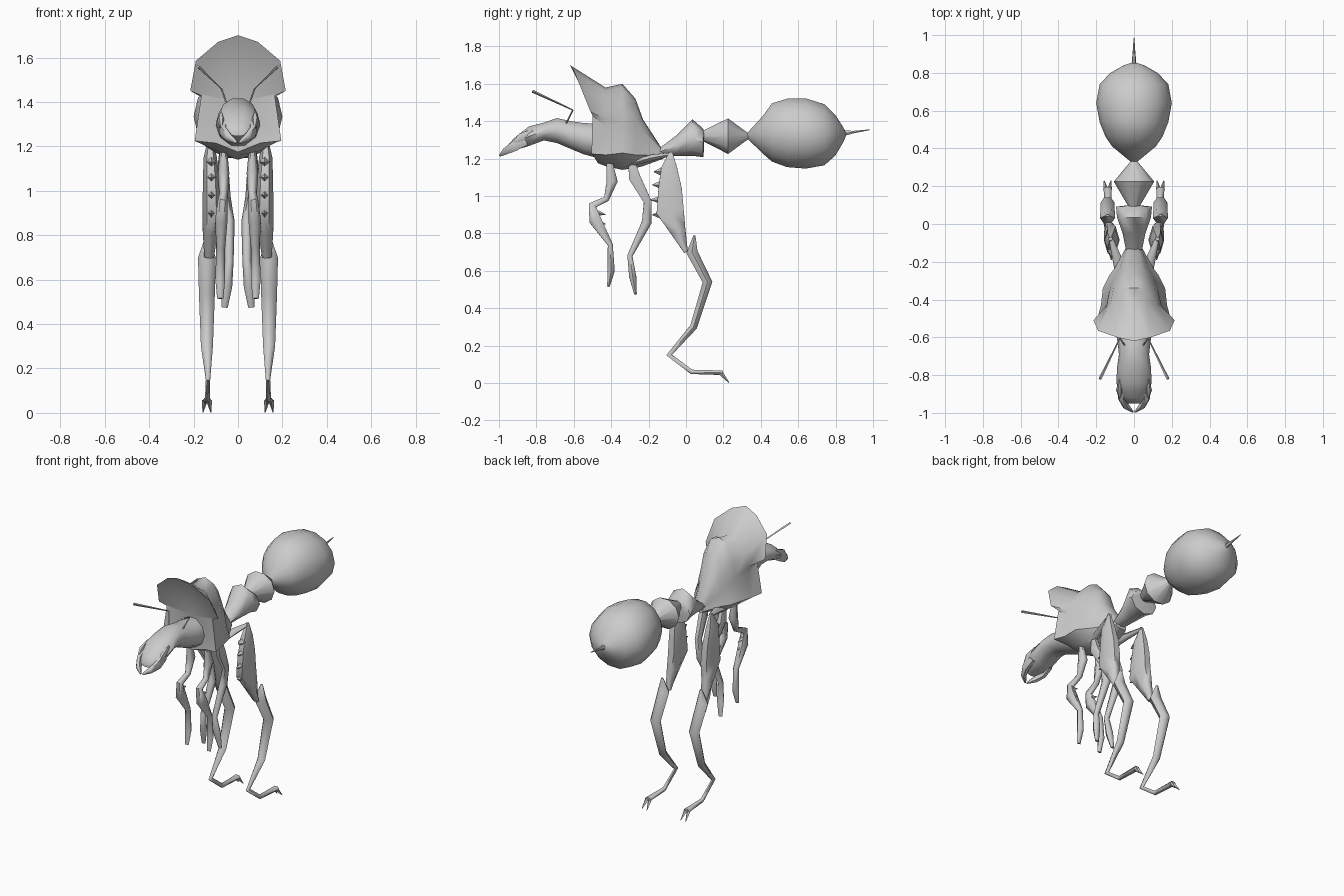
import bpy, bmesh, math
from mathutils import Vector

grey = bpy.data.materials.new("chitin grey")
grey.diffuse_color = (0.6, 0.6, 0.6, 1)


def finish(name, bm, mirror=False, angle=40):
    bmesh.ops.remove_doubles(bm, verts=bm.verts, dist=0.0005)
    bmesh.ops.recalc_face_normals(bm, faces=bm.faces)
    me = bpy.data.meshes.new(name)
    bm.to_mesh(me)
    bm.free()
    me.materials.append(grey)
    ob = bpy.data.objects.new(name, me)
    bpy.context.collection.objects.link(ob)
    bpy.ops.object.select_all(action='DESELECT')
    ob.select_set(True)
    bpy.context.view_layer.objects.active = ob
    bpy.ops.object.shade_smooth_by_angle(angle=math.radians(angle))
    if mirror:
        ob.modifiers.new("mirror", 'MIRROR').use_mirror_merge = False
    return ob


def skin(bm, rings):
    n = len(rings[0])
    for a, b in zip(rings, rings[1:]):
        for i in range(n):
            j = (i + 1) % n
            bm.faces.new((a[i], a[j], b[j], b[i]))


def tube(name, pts, sides=8, mirror=False, angle=50, axis=None):
    """Loft of ellipses; each point is x, y, z, half width, half depth."""
    bm = bmesh.new()
    rings = []
    for k, (x, y, z, w, d) in enumerate(pts):
        p = Vector((x, y, z))
        t = Vector(axis or (0, 0, 0))
        if not axis:
            for m, s in ((max(k - 1, 0), -1), (min(k + 1, len(pts) - 1), 1)):
                t += (Vector(pts[m][:3]) - p).normalized() * s
        t.normalize()
        side = (Vector((1, 0, 0)) - t * t.x).normalized()
        up = side.cross(t)
        rings.append([bm.verts.new(p + side * w * math.cos(a) + up * d * math.sin(a))
                      for a in (2 * math.pi * i / sides for i in range(sides))])
    skin(bm, rings)
    bm.faces.new(rings[0])
    bm.faces.new(rings[-1])
    return finish(name, bm, mirror, angle)


def body(name, rows, sides=12, angle=50):
    """Loft of upright rings along y; each row is y, top, bottom, half width."""
    return tube(name, [(0, y, (t + b) / 2, w, (t - b) / 2) for y, t, b, w in rows],
                sides, False, angle, (0, 1, 0))


def leg(name, pts, sides=6):
    return tube(name, pts, sides, True, 62)


def spike(name, base, tip, r):
    tube(name, [(*base, r, r), (*tip, .002, .002)], 4, True)


# Rear body: abdomen, stinger and the two waist segments
body("abdomen", [(.33, 1.34, 1.305, .018), (.41, 1.43, 1.225, .115), (.46, 1.50, 1.18, .15),
                 (.54, 1.525, 1.15, .182), (.64, 1.527, 1.142, .20), (.74, 1.495, 1.16, .182),
                 (.80, 1.435, 1.215, .125), (.84, 1.37, 1.285, .055), (.855, 1.34, 1.32, .01)], 14)
body("stinger", [(.82, 1.352, 1.312, .015), (.90, 1.35, 1.335, .008), (.985, 1.357, 1.353, .002)], 6)
body("rear_waist", [(.085, 1.348, 1.295, .025), (.225, 1.42, 1.22, .107), (.335, 1.335, 1.305, .015)], 10)
body("front_waist", [(-.15, 1.25, 1.215, .04), (-.05, 1.325, 1.215, .06), (.035, 1.41, 1.215, .09),
                     (.092, 1.36, 1.208, .095), (.097, 1.34, 1.25, .05)], 8)

# Thorax flaring into a hollow hood; half sections run from top to bottom
sections = [
    (-.12, [(0, 1.24), (.02, 1.24), (.03, 1.235), (.035, 1.23), (.04, 1.22), (.04, 1.21), (.03, 1.20), (0, 1.20)]),
    (-.23, [(0, 1.41), (.04, 1.40), (.06, 1.35), (.075, 1.29), (.08, 1.26), (.10, 1.22), (.06, 1.18), (0, 1.16)]),
    (-.27, [(0, 1.52), (.045, 1.50), (.08, 1.41), (.10, 1.33), (.105, 1.29), (.13, 1.22), (.08, 1.17), (0, 1.15)]),
    (-.34, [(0, 1.60), (.06, 1.575), (.11, 1.47), (.125, 1.38), (.13, 1.33), (.165, 1.23), (.10, 1.17), (0, 1.14)]),
    (-.43, [(0, 1.58), (.07, 1.56), (.125, 1.48), (.145, 1.41), (.145, 1.37), (.175, 1.22), (.10, 1.18), (0, 1.16)]),
]
rim = [(0, -.62, 1.70), (.09, -.60, 1.67), (.19, -.565, 1.585), (.215, -.51, 1.45), (.165, -.50, 1.43),
       (.195, -.505, 1.225), (.10, -.495, 1.215), (0, -.47, 1.175)]
loops = [[(x, y, z) for x, z in half] for y, half in sections] + [rim]
bm = bmesh.new()
rings = [[bm.verts.new(p) for p in h] + [bm.verts.new((-x, y, z)) for x, y, z in h[-2:0:-1]] for h in loops]
skin(bm, rings)
bm.faces.new(rings[0])
heart = bm.verts.new((0, -.47, 1.40))
for i, v in enumerate(rings[-1]):
    bm.faces.new((v, rings[-1][i - 1], heart))
finish("hooded_thorax", bm, angle=48)

# Head and neck, with two curved jaws meeting at the tip
body("head", [(-.95, 1.275, 1.245, .035), (-.92, 1.31, 1.25, .06), (-.89, 1.335, 1.25, .08),
              (-.84, 1.375, 1.265, .093), (-.76, 1.395, 1.295, .09), (-.69, 1.42, 1.28, .08),
              (-.62, 1.405, 1.25, .088), (-.55, 1.395, 1.22, .10), (-.46, 1.39, 1.195, .10)], 10, 50)
tube("jaw", [(.065, -.86, 1.30, .02, .035), (.066, -.92, 1.265, .02, .03),
             (.042, -.965, 1.24, .018, .02), (.006, -.995, 1.217, .006, .006)], 6, True, 60)
tube("eye", [(.075, -.92, 1.285, .006, .01), (.077, -.88, 1.315, .018, .025),
             (.075, -.82, 1.35, .006, .01)], 6, True, 60)

# Bent antennae
tube("antenna_stalk", [(.05, -.64, 1.39, .004, .004), (.075, -.605, 1.46, .004, .004)], 4, True)
tube("antenna_whip", [(.075, -.605, 1.46, .003, .003), (.18, -.82, 1.56, .008, .008)], 4, True)

# Grasping legs, mirrored to the other side
leg("front_leg", [(.065, -.415, 1.23, .012, .012), (.065, -.395, 1.08, .026, .034), (.065, -.425, .985, .02, .018),
                  (.07, -.50, .95, .022, .025), (.075, -.485, .87, .028, .038), (.078, -.405, .74, .02, .016),
                  (.08, -.40, .60, .022, .022), (.08, -.415, .515, .014, .008)])
leg("middle_leg", [(.065, -.30, 1.23, .012, .012), (.068, -.275, 1.10, .026, .036), (.055, -.205, .97, .022, .024),
                   (.04, -.21, .86, .025, .03), (.04, -.30, .68, .02, .016), (.05, -.285, .57, .024, .022),
                   (.06, -.27, .475, .014, .008)])
for z in (.91, .86):
    spike("front_leg_spine", (.075, -.47, z), (.075, -.43, z - .01), .014)

# Hind legs: hip, broad spiny thigh, shin with foot
leg("hip", [(.06, -.31, 1.17, .03, .015), (.09, -.18, 1.205, .025, .02), (.125, -.07, 1.225, .01, .01)])
leg("thigh", [(.125, -.08, 1.235, .01, .01), (.125, -.09, 1.15, .03, .05), (.12, -.085, 1.04, .038, .072),
              (.118, -.085, .92, .042, .085), (.125, -.045, .82, .034, .05), (.13, 0, .70, .022, .012)])
for z in (1.13, 1.06, .98, .90):
    spike("thigh_spine", (.12, -.13, z), (.12, -.19 + abs(z - .98) * .12, z), .024)
leg("shin", [(.14, .045, .79, .008, .006), (.14, .032, .70, .04, .035), (.14, .115, .54, .036, .03),
             (.14, .04, .30, .027, .022), (.135, -.09, .15, .01, .018), (.137, .03, .06, .012, .014),
             (.14, .195, .055, .022, .014)])
for dx in (-.01, .01):
    spike("foot_claw", (.14 + dx, .185, .055), (.14 + dx * 1.8, .23, .002), .013)
